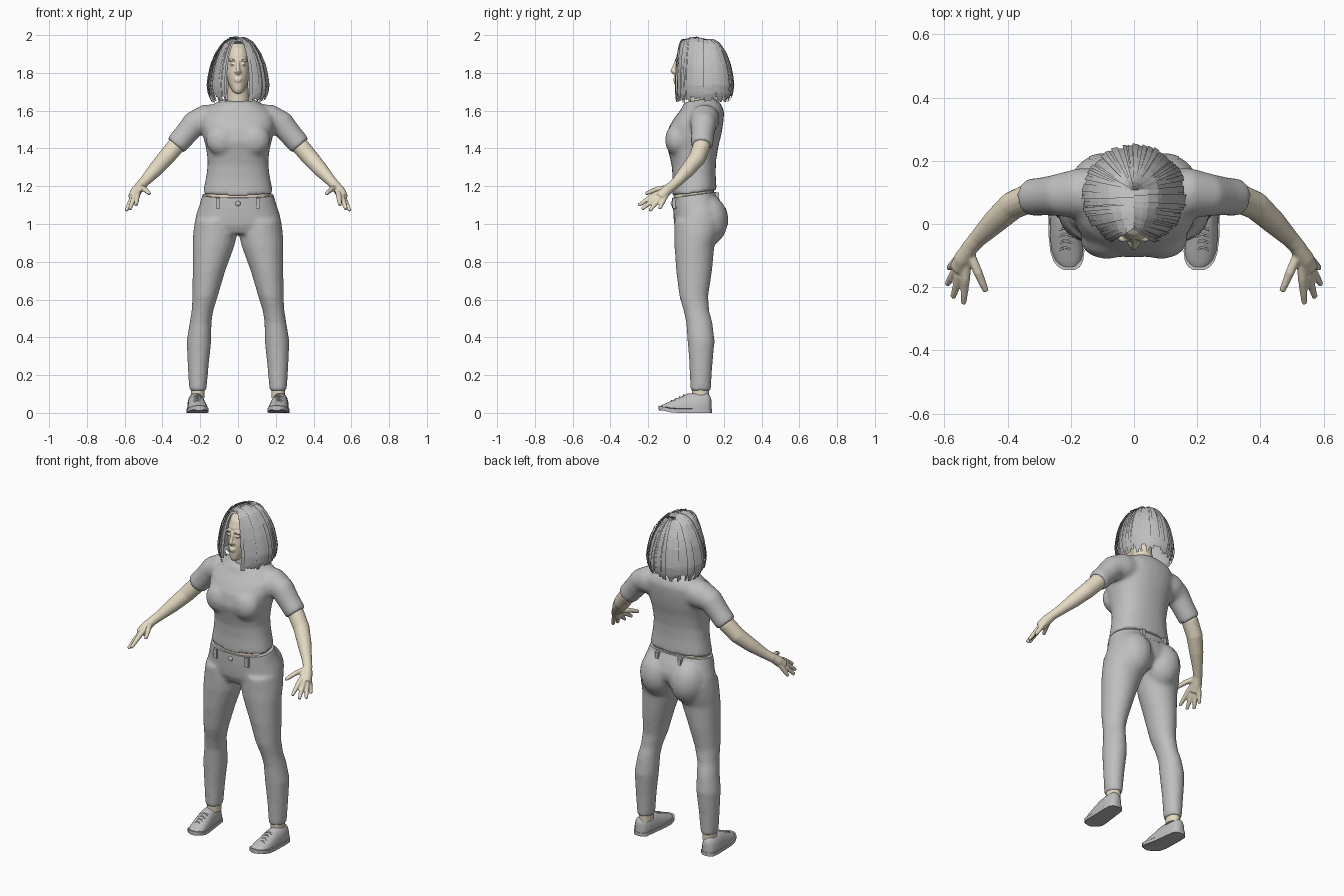
import bpy, bmesh, math, random
from mathutils import Vector

random.seed(4)
if "Cube" in bpy.data.objects:
    bpy.data.objects.remove(bpy.data.objects["Cube"])
SIDES = ((1, "left"), (-1, "right"))

def material(name, *rgb):
    mat = bpy.data.materials.new(name)
    mat.use_nodes = True
    mat.diffuse_color = (*rgb, 1)
    mat.node_tree.nodes["Principled BSDF"].inputs["Base Color"].default_value = (*rgb, 1)
    return mat

grey = material("plain grey", .52, .52, .52)
skin = material("light skin", .78, .7, .54)

# helpers
def oval(centre, u, v, power=2.0, count=28):
    ring = []
    for i in range(count):
        c, s = math.cos(math.tau * i / count), math.sin(math.tau * i / count)
        ring.append(centre + u * math.copysign(abs(c) ** (2 / power), c)
                    + v * math.copysign(abs(s) ** (2 / power), s))
    return ring

def loft(bm, rings):
    loops = [[bm.verts.new(p) for p in ring] for ring in rings]
    for lower, upper in zip(loops, loops[1:]):
        for i in range(len(lower)):
            bm.faces.new((lower[i - 1], lower[i], upper[i], upper[i - 1]))
    bm.faces.new(loops[0][::-1])
    bm.faces.new(loops[-1])

def slices(bm, rows, side=1, power=2.0, tilt=0.0):
    """Loft level sections given as z, x from, x to, y from, y to."""
    rings = []
    for z, x0, x1, y0, y1 in rows:
        ring = oval(Vector((side * (x0 + x1) / 2, (y0 + y1) / 2, z)),
                    Vector(((x1 - x0) / 2, 0, 0)), Vector((0, (y1 - y0) / 2, 0)), power)
        rings.append([p + Vector((0, 0, tilt * p.y)) for p in ring])
    loft(bm, rings)

def trunk(bm, rows, power=2.3, tilt=.13):
    slices(bm, [(z, -w, w, y0, y1) for z, w, y0, y1 in rows], 1, power, tilt)

def limb(bm, path, side=1):
    """Loft round sections given as x, y, z, radius along a path."""
    pts = [Vector((side * x, y, z)) for x, y, z, r in path]
    rings = []
    for i, p in enumerate(pts):
        along = pts[min(i + 1, len(pts) - 1)] - pts[max(i - 1, 0)]
        u = along.cross(Vector((0, 1, .3))).normalized()
        rings.append(oval(p, u * path[i][3], along.cross(u).normalized() * path[i][3], count=16))
    loft(bm, rings)

def ball(bm, centre, size):
    for v in bmesh.ops.create_uvsphere(bm, u_segments=24, v_segments=14, radius=1)["verts"]:
        v.co = Vector([c + s * k for c, s, k in zip(centre, size, v.co)])

def finish(name, bm, mat, voxel=0, relax=4, angle=40):
    if angle:
        bmesh.ops.recalc_face_normals(bm, faces=bm.faces[:])
    mesh = bpy.data.meshes.new(name)
    bm.to_mesh(mesh)
    bm.free()
    mesh.materials.append(mat)
    obj = bpy.data.objects.new(name, mesh)
    bpy.context.collection.objects.link(obj)
    if voxel:
        blend = obj.modifiers.new("blend", "REMESH")
        blend.mode, blend.voxel_size, blend.use_smooth_shade = "VOXEL", voxel, True
        obj.modifiers.new("relax", "SMOOTH").iterations = relax
    elif angle:
        bpy.ops.object.select_all(action="DESELECT")
        obj.select_set(True)
        bpy.context.view_layer.objects.active = obj
        bpy.ops.object.shade_smooth_by_angle(angle=math.radians(angle))
    return obj

# shirt
bm = bmesh.new()
trunk(bm, [(1.158, .186, -.073, .162), (1.25, .168, -.071, .157), (1.32, .16, -.076, .16),
           (1.39, .168, -.092, .172), (1.45, .183, -.108, .188), (1.52, .195, -.094, .199),
           (1.57, .192, -.062, .202), (1.61, .152, -.027, .187), (1.647, .09, -.007, .152)])
for side, label in SIDES:
    ball(bm, (side * .085, -.05, 1.445), (.085, .061, .085))
    limb(bm, [(.1, .1, 1.56, .075), (.17, .097, 1.552, .082), (.235, .092, 1.528, .069),
              (.28, .088, 1.472, .062), (.33, .084, 1.415, .06)], side)
finish("shirt", bm, grey, .01, 12)

# trousers
bm = bmesh.new()
trunk(bm, [(1.152, .186, -.07, .155), (1.1, .202, -.069, .18), (1.04, .222, -.066, .2),
           (1.0, .228, -.062, .195), (.95, .19, -.04, .15)])
legs = [(1.02, .02, .228, -.062, .19), (.95, .003, .238, -.062, .176), (.88, .02, .24, -.061, .15),
        (.75, .068, .24, -.052, .138), (.62, .106, .241, -.036, .118), (.54, .131, .246, -.013, .123),
        (.48, .14, .256, 0, .14), (.38, .141, .272, .008, .152), (.25, .155, .267, .018, .14),
        (.115, .167, .258, .022, .132)]
for side, label in SIDES:
    ball(bm, (side * .1, .115, 1.02), (.105, .107, .135))
    slices(bm, legs, side)
trousers = finish("trousers", bm, grey, .01, 12)

# waistband, belt loops and button
bm = bmesh.new()
trunk(bm, [(1.095, .203, -.073, .182), (1.148, .188, -.073, .159)])
finish("waistband", bm, grey)
bm = bmesh.new()
outline = oval(Vector((0, .048, 1.118)), Vector((.192, 0, 0)), Vector((0, .122, 0)), 2.3, 36)
for step in (7, 11, 24, 30):
    for v in bmesh.ops.create_cube(bm, size=1)["verts"]:
        p = outline[step]
        v.co = p + Vector((v.co.x * .022, v.co.y * .022, v.co.z * .054 + .13 * p.y))
finish("belt_loops", bm, grey)
bm = bmesh.new()
ball(bm, (0, -.073, 1.108), (.014, .008, .014))
finish("button", bm, grey)

# back pockets laid on the trousers
for side, label in SIDES:
    bm = bmesh.new()
    for v in bmesh.ops.create_grid(bm, x_segments=8, y_segments=8, size=1)["verts"]:
        v.co = (side * .1 + v.co.x * .06, .25, 1.045 + v.co.y * .06)
    pocket = finish(f"{label}_back_pocket", bm, grey)
    wrap = pocket.modifiers.new("lay", "SHRINKWRAP")
    wrap.target, wrap.offset, wrap.wrap_mode = trousers, .003, "ABOVE_SURFACE"

# bare waist, arms with hands, and ankles
bm = bmesh.new()
trunk(bm, [(1.1, .175, -.062, .145), (1.2, .168, -.066, .15)])
finish("bare_waist", bm, skin)
wrist = Vector((.525, -.08, 1.195))
tips = [(.587, -.14, 1.08), (.592, -.192, 1.07), (.573, -.232, 1.078), (.54, -.252, 1.098), (.468, -.214, 1.16)]
for side, label in SIDES:
    bm = bmesh.new()
    limb(bm, [(.27, .088, 1.475, .04), (.33, .083, 1.412, .047), (.385, .058, 1.347, .045),
              (.44, .008, 1.285, .039), (.495, -.047, 1.225, .028), (*wrist, .025)], side)
    limb(bm, [(.515, -.07, 1.206, .025), (.54, -.108, 1.172, .029), (.556, -.14, 1.14, .028)], side)
    for tip in map(Vector, tips):
        knuckle = wrist.lerp(tip, .55) + Vector((0, 0, .008))
        limb(bm, [(*wrist, .015), (*knuckle, .0145), (*knuckle.lerp(tip, .6), .012), (*tip, .009)], side)
    finish(f"{label}_arm", bm, skin, .005, 3)
    bm = bmesh.new()
    slices(bm, [(.08, .177, .25, .032, .122), (.15, .177, .25, .032, .122)], side)
    finish(f"{label}_ankle", bm, skin)

# shoes from stations of y, centre x, half width, height
stations = [(.134, .226, .012, .07), (.127, .226, .028, .09), (.112, .226, .04, .104), (.06, .224, .045, .106),
            (.01, .22, .047, .102), (-.04, .216, .05, .08), (-.085, .211, .05, .06), (-.115, .208, .043, .047),
            (-.134, .206, .03, .038), (-.142, .205, .014, .032)]
for side, label in SIDES:
    bm = bmesh.new()
    rings = []
    for y, x, w, h in stations:
        ring = oval(Vector((side * x, y, .02)), Vector((w, 0, 0)), Vector((0, 0, h - .02)), 2.4)
        rings.append([Vector((p.x, p.y, max(p.z, .012))) for p in ring])
    loft(bm, rings)
    finish(f"{label}_shoe", bm, grey, angle=60)
    bm = bmesh.new()
    edge = [(x + k * (w + .004), y) for k, row in ((1, stations), (-1, stations[::-1])) for y, x, w, h in row]
    loft(bm, [[Vector((side * x, y * 1.02, z + max(0, -y - .07) * .25)) for x, y in edge] for z in (0, .02)])
    finish(f"{label}_sole", bm, grey)
    bm = bmesh.new()
    for step in range(4):
        y, z = -.005 - .021 * step, .098 - .0095 * step
        for k in (1, -1):
            limb(bm, [(.217 - k * .022, y, z - .01, .003), (.216, y - .007, z - .003, .003),
                      (.215 + k * .022, y - .014, z - .014, .003)], side)
    finish(f"{label}_laces", bm, grey)

# head and neck
bm = bmesh.new()
trunk(bm, [(1.6, .085, .01, .14), (1.65, .06, .015, .13), (1.75, .052, .01, .125)], 2, 0)
trunk(bm, [(1.692, .02, -.05, 0), (1.71, .034, -.058, .05), (1.74, .049, -.06, .1),
           (1.79, .064, -.06, .15), (1.84, .07, -.053, .18), (1.89, .069, -.052, .18),
           (1.93, .06, -.035, .16), (1.955, .04, 0, .12)], 2.1, 0)
limb(bm, [(0, -.05, 1.865, .009), (0, -.061, 1.835, .01), (0, -.071, 1.81, .012), (0, -.06, 1.798, .011)])
for z, w in ((1.768, .022), (1.758, .019)):
    ball(bm, (0, -.057, z), (w, .011, .007))
for side, label in SIDES:
    ball(bm, (side * .012, -.059, 1.806), (.009, .01, .007))
    ball(bm, (side * .03, -.046, 1.868), (.022, .012, .008))
    ball(bm, (side * .029, -.046, 1.845), (.012, .01, .007))
finish("head", bm, skin, .005, 2)
for side, label in SIDES:
    bm = bmesh.new()
    limb(bm, [(.014, -.055, 1.867, .002), (.03, -.055, 1.872, .003), (.048, -.042, 1.867, .002)], side)
    finish(f"{label}_eyebrow", bm, grey)

# hair falling from a middle parting: radius share and height down a lock
profile = [(0, 1.99), (.25, 1.988), (.5, 1.962), (.73, 1.905), (.88, 1.845), (.96, 1.785),
           (1, 1.735), (.96, 1.69), (.84, 1.645)]

def strand_point(a, t, scale):
    i = min(int(t), len(profile) - 2)
    r, z = Vector(profile[i]).lerp(Vector(profile[i + 1]), t - i)
    root, rim = .09 - .115 * max(math.cos(a), -.15), .09 - scale * .162 * math.cos(a)
    z -= (1 - scale) * .1 + 4 * (root - .05) ** 2 * (1 - r)
    return Vector((scale * .165 * r * math.sin(a), root + (rim - root) * r, z))

def sheet(bm, angles, rows, scales, reach, turned):
    """Strip of hair faces; a share of them is turned inward for a broken, strandy sheen."""
    grid = [[bm.verts.new(strand_point(a, reach * k / rows, s)) for a, s in zip(angles, scales)]
            for k in range(rows + 1)]
    for upper, lower in zip(grid, grid[1:]):
        for c in range(len(angles) - 1):
            face = bm.faces.new((upper[c], lower[c], lower[c + 1], upper[c + 1]))
            if random.random() < turned:
                face.normal_flip()

bm = bmesh.new()
sheet(bm, [math.radians(d) for d in range(24, 337, 6)], 16, [.93] * 53, 6.9, 0)
finish("hair_base", bm, grey)
bm = bmesh.new()
for n in range(92):
    a = math.radians(22 + 309 * n / 91)
    lift = random.uniform(.94, 1.01)
    sheet(bm, (a, a + random.uniform(.06, .14)), 20, (lift, lift + .02), random.uniform(6.8, 8), .5)
finish("hair_locks", bm, grey, angle=0)
